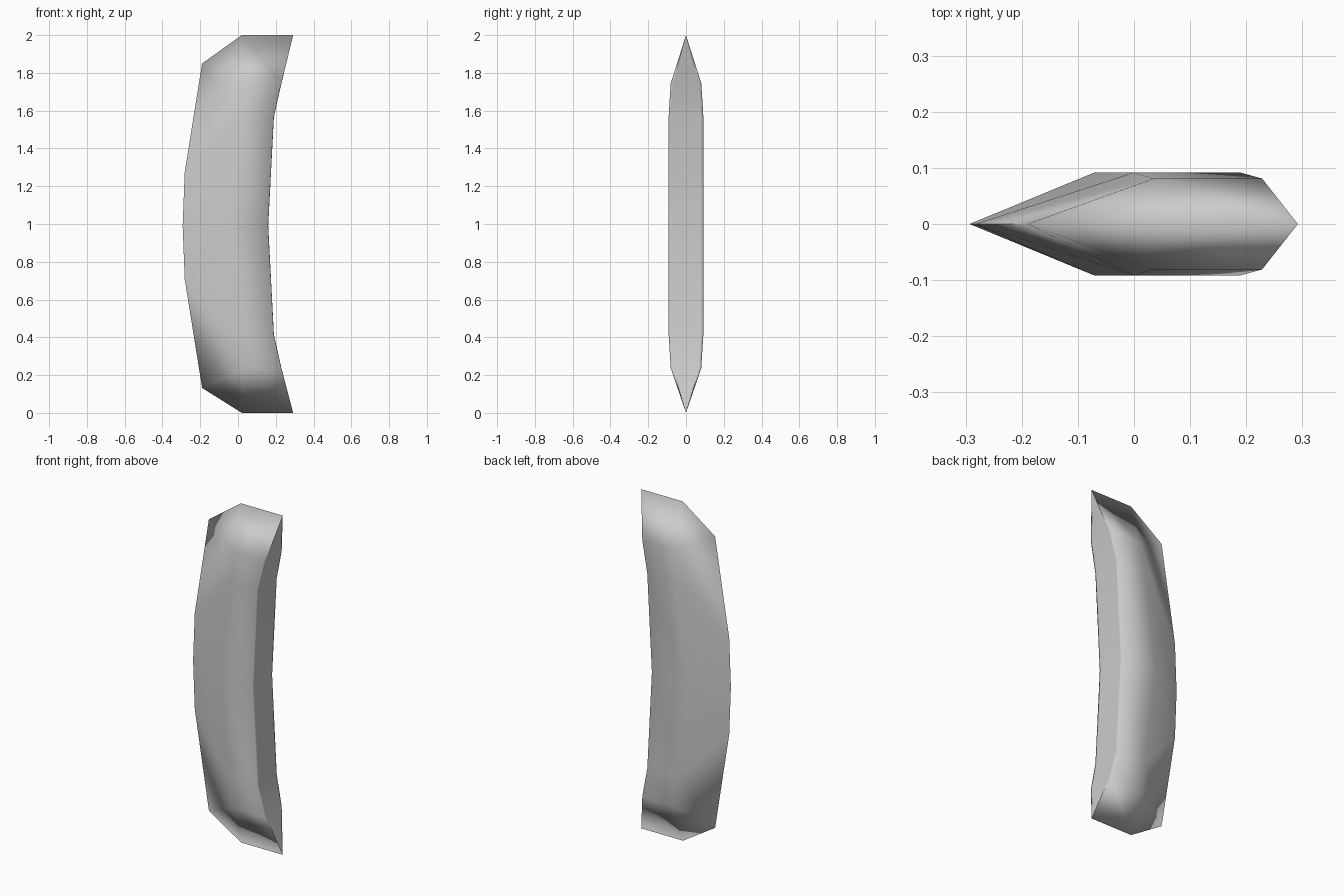
import bpy
import bmesh

cube = bpy.data.objects.get("Cube")
if cube:
    bpy.data.objects.remove(cube)

# One plain grey material
grey = bpy.data.materials.new("plain_grey")
grey.use_nodes = True
colour = (0.6, 0.6, 0.6, 1)
grey.diffuse_color = colour
grey.node_tree.nodes["Principled BSDF"].inputs["Base Color"].default_value = colour

# Upper half sections: leading edge, ridge and rear corner as (x, z), and half thickness
MID_Z = 0.991
middle = ((-0.293, MID_Z), (-0.07, MID_Z), (0.16, MID_Z), 0.092)
upper = ((-0.282, 1.275), (0.0, 1.567), (0.19, 1.567), 0.092)
shoulder = ((-0.19, 1.85), (0.035, 1.745), (0.23, 1.745), 0.081)
tip = ((-0.19, 1.85), (0.02, 2.0), (0.292, 2.0), 0.0)


def flip(section):
    """Mirror a section to the lower half, resting on the ground."""
    edge, ridge, rear, half = section
    return tuple((x, max(0, 2 * MID_Z - z)) for x, z in (edge, ridge, rear)) + (half,)


def ring(bm, section):
    """Loop with a sharp leading edge, two ridges and a flat rear with slim chamfers."""
    edge, ridge, (rear_x, rear_z), half = section
    shelf = (rear_x - half * 0.02, rear_z)
    corner = (rear_x, rear_z)
    lip = half * 0.87
    points = ((edge, 0), (ridge, half), (shelf, half), (corner, lip),
              (corner, -lip), (shelf, -half), (ridge, -half))
    return [bm.verts.new((x, y, z)) for (x, z), y in points]


# Curved, wedge-edged body, lofted from bottom tip to top tip
half_up = [upper, shoulder, tip]
sections = [flip(s) for s in reversed(half_up)] + [middle] + half_up
bm = bmesh.new()
rings = [ring(bm, s) for s in sections]
for low, high in zip(rings, rings[1:]):
    for i in range(len(low)):
        j = (i + 1) % len(low)
        bm.faces.new((low[i], low[j], high[j], high[i])).smooth = True
    # Crisp leading edge and rear strip borders
    for i in (0, 3, 4):
        bm.edges.get((low[i], high[i])).smooth = False

# Close the tips by merging the collapsed end loops
bmesh.ops.remove_doubles(bm, verts=bm.verts, dist=0.0005)
bmesh.ops.dissolve_degenerate(bm, edges=bm.edges, dist=0.0005)
bmesh.ops.recalc_face_normals(bm, faces=bm.faces)

mesh = bpy.data.meshes.new("curved_body")
bm.to_mesh(mesh)
bm.free()
mesh.materials.append(grey)
body = bpy.data.objects.new("curved_body", mesh)
bpy.context.collection.objects.link(body)
